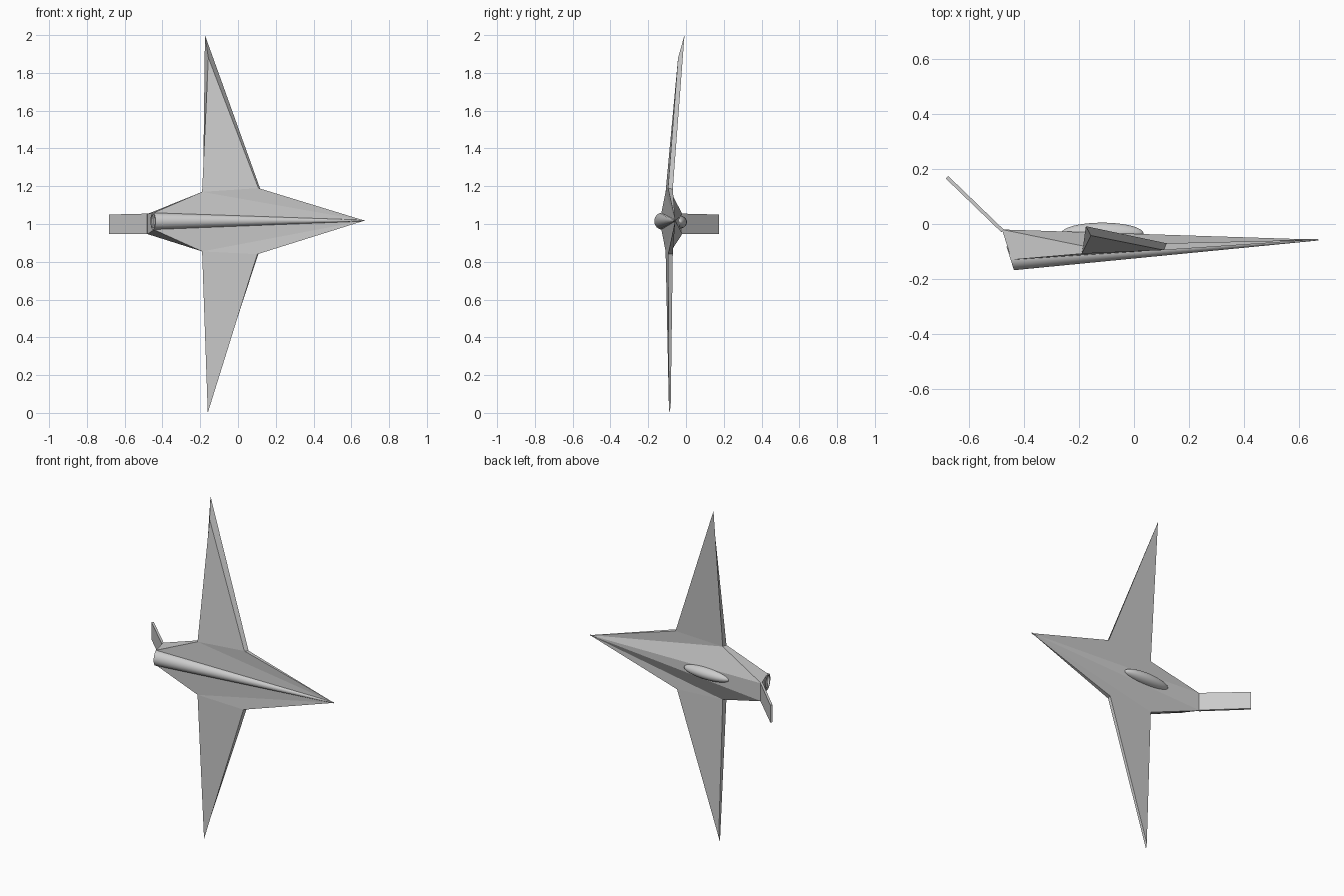
import bpy, bmesh, math
from mathutils import Vector

if "Cube" in bpy.data.objects:
    bpy.data.objects.remove(bpy.data.objects["Cube"])

grey = bpy.data.materials.new("light grey")
grey.diffuse_color = (0.6, 0.6, 0.6, 1)
grey.use_nodes = True
grey.node_tree.nodes["Principled BSDF"].inputs["Base Color"].default_value = grey.diffuse_color
MID = 1.015  # height of the hull's long axis


def make(name, bm, smooth=False):
    bmesh.ops.recalc_face_normals(bm, faces=bm.faces)
    me = bpy.data.meshes.new(name)
    bm.to_mesh(me)
    bm.free()
    me.materials.append(grey)
    ob = bpy.data.objects.new(name, me)
    bpy.context.collection.objects.link(ob)
    if smooth:
        bpy.context.view_layer.objects.active = ob
        ob.select_set(True)
        bpy.ops.object.shade_smooth_by_angle(angle=math.radians(35))
        ob.select_set(False)
    return ob


def solid(name, points, faces):
    bm = bmesh.new()
    vs = [bm.verts.new(p) for p in points]
    for f in faces:
        bm.faces.new([vs[i] for i in f])
    return make(name, bm)


nose = (0.67, -0.057, 1.018)
# Wing roots: front trailing, front leading, back leading, back trailing
upper_root = [(-0.19, -0.108, 1.17), (0.108, -0.095, 1.19),
              (0.118, -0.07, 1.185), (-0.185, -0.08, 1.17)]
lower_root = [(-0.19, -0.108, 0.855), (0.102, -0.095, 0.84),
              (0.108, -0.07, 0.842), (-0.185, -0.08, 0.855)]


# Star-shaped hull: outer rim, rear end and tapering back strip
def rear(s):
    return [(-0.445, -0.13, MID + s * 0.045), (-0.48, -0.02, 1.0 + s * 0.053)]


hull_pts = [nose] + upper_root + rear(1) + lower_root + rear(-1)
hull_faces = [
    (0, 2, 1), (0, 1, 5), (0, 3, 2), (0, 4, 3), (0, 6, 4), (1, 4, 6, 5),
    (0, 7, 8), (0, 11, 7), (0, 8, 9), (0, 9, 10), (0, 10, 12), (7, 11, 12, 10),
    (0, 5, 11), (0, 12, 6), (5, 6, 12, 11),
    (1, 2, 3, 4), (7, 10, 9, 8),
]
solid("hull", hull_pts, hull_faces)


# Wings: wedge from the root to a sharp tip edge
def wing(name, root, front_tip, back_tip):
    solid(name, root + [front_tip, back_tip],
          [(0, 1, 4), (2, 3, 5), (1, 2, 5, 4), (3, 0, 4, 5), (0, 3, 2, 1)])


wing("upper_wing", upper_root, (-0.157, -0.042, 1.88), (-0.175, -0.008, 2.0))
wing("lower_wing", lower_root, (-0.16, -0.09, 0.0), (-0.158, -0.081, 0.03))

# Tapering barrel with a slanted, hollow rear end
start, end = Vector((-0.45, -0.125, MID)), Vector(nose)
side = Vector((0.3, -0.95, 0)).normalized()
up = Vector((0, 0, 1))
N = 32
bm = bmesh.new()
rings = []
for centre, r in ((end, 0.003), (start, 0.045), (start, 0.035),
                  (start.lerp(end, 0.1), 0.03)):
    rings.append([bm.verts.new(centre + r * (math.cos(a) * side + math.sin(a) * up))
                  for a in (2 * math.pi * i / N for i in range(N))])
for a, b in zip(rings, rings[1:]):
    for i in range(N):
        j = (i + 1) % N
        bm.faces.new((a[i], a[j], b[j], b[i]))
bm.faces.new(rings[0])
bm.faces.new(rings[-1])
make("barrel", bm, True)

# Rounded pod on the back
bm = bmesh.new()
bmesh.ops.create_uvsphere(bm, u_segments=32, v_segments=16, radius=1)
bmesh.ops.scale(bm, vec=(0.15, 0.04, 0.034), verts=bm.verts)
bmesh.ops.translate(bm, vec=(-0.115, -0.035, 1.01), verts=bm.verts)
make("pod", bm, True)

# Flat tail plate angled away from the rear end
a, b, t = Vector((-0.478, -0.025, 0)), Vector((-0.68, 0.17, 0)), Vector((0.004, 0.005, 0))
plate = [p + s * t + Vector((0, 0, z)) for s in (-1, 1)
         for p, z in ((a, 0.948), (b, 0.948), (b, 1.05), (a, 1.055))]
solid("tail_plate", plate,
      [(0, 1, 2, 3), (7, 6, 5, 4)] + [(i, (i + 1) % 4, 4 + (i + 1) % 4, 4 + i) for i in range(4)])
